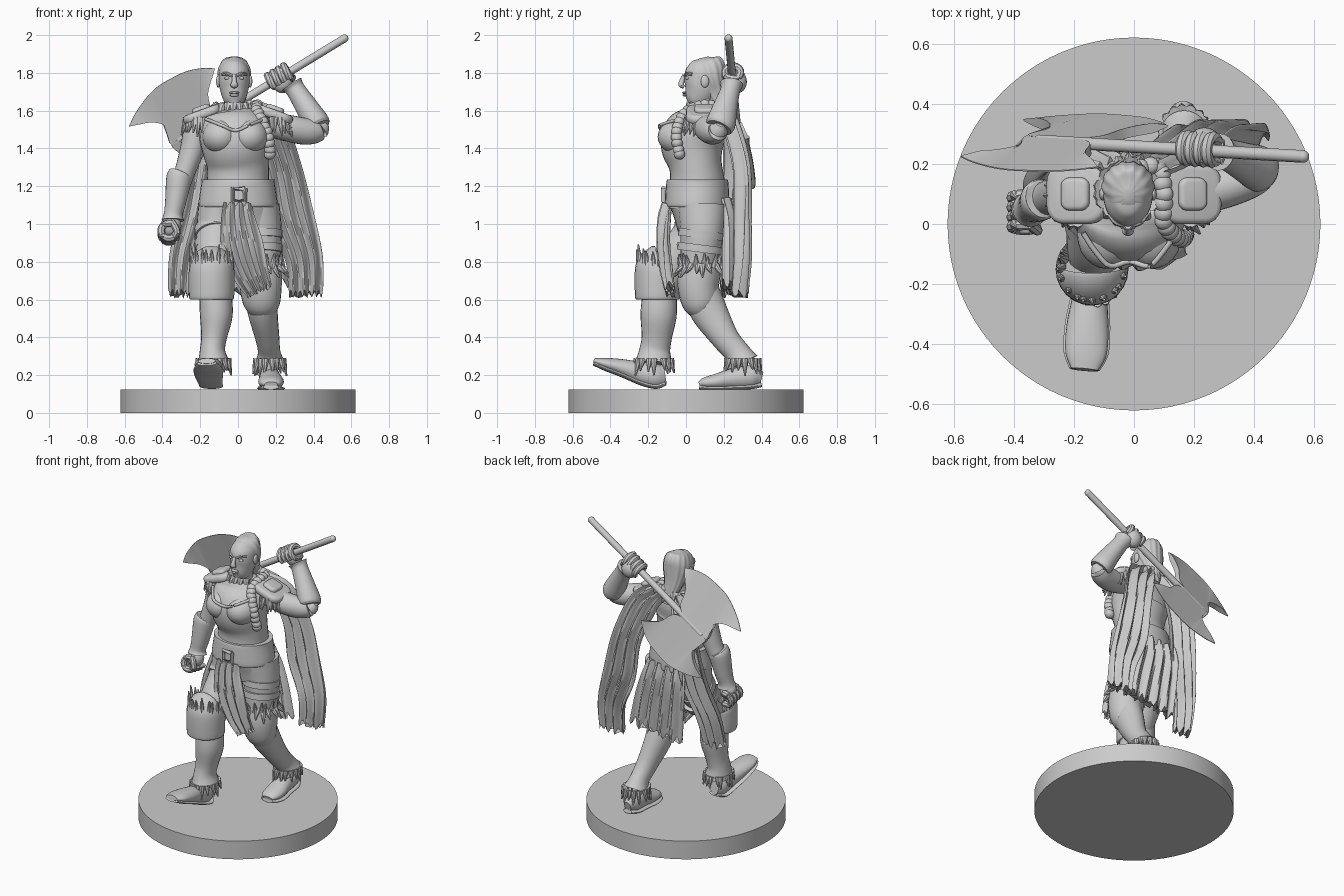
import bpy, bmesh, math, random
from mathutils import Vector, Matrix

random.seed(4)
if "Cube" in bpy.data.objects:
    bpy.data.objects.remove(bpy.data.objects["Cube"])

grey = bpy.data.materials.new("stone grey")
grey.use_nodes = True
grey.diffuse_color = (.6, .6, .6, 1)
grey.node_tree.nodes["Principled BSDF"].inputs["Base Color"].default_value = (.6, .6, .6, 1)
made = []


def finish(name, bm):
    bmesh.ops.recalc_face_normals(bm, faces=bm.faces)
    mesh = bpy.data.meshes.new(name)
    bm.to_mesh(mesh)
    bm.free()
    mesh.materials.append(grey)
    obj = bpy.data.objects.new(name, mesh)
    bpy.context.collection.objects.link(obj)
    made.append(obj)
    return obj


def spline(rows, steps):
    """Smooth curve through rows of numbers."""
    out = []
    for i in range(len(rows) - 1):
        a, b, c, d = (rows[max(0, min(len(rows) - 1, i + k))] for k in (-1, 0, 1, 2))
        for s in range(steps):
            t = s / steps
            out.append([q + t / 2 * (r - p + t * (2 * p - 5 * q + 4 * r - e + t * (3 * (q - r) + e - p)))
                        for p, q, r, e in zip(a, b, c, d)])
    return out + [list(rows[-1])]


def skin(name, rings):
    """Closed surface through a list of rings."""
    bm = bmesh.new()
    loops = [[bm.verts.new(p) for p in ring] for ring in rings]
    count = len(loops[0])
    for a, b in zip(loops, loops[1:]):
        for j in range(count):
            k = (j + 1) % count
            bm.faces.new((a[j], a[k], b[k], b[j]))
    bm.faces.new(loops[0])
    bm.faces.new(loops[-1])
    return finish(name, bm)


def loft(name, rows, sides=24, steps=5, ridges=0, depth=0, folds=0, hem=0):
    """Rows hold x, y, z, half width, half depth; folds pleat the section into cloth."""
    rows = spline(rows, steps)
    points = [Vector(r[:3]) for r in rows]
    rings = []
    for i, row in enumerate(rows):
        t = (points[min(i + 1, len(points) - 1)] - points[max(i - 1, 0)]).normalized()
        ref = Vector((0, 1, 0)) if abs(t.x) > .8 else Vector((1, 0, 0))
        u = (ref - t * ref.dot(t)).normalized()
        v = t.cross(u)
        ring = []
        for j in range(sides):
            a = math.tau * j / sides
            swell = 1 + depth * math.cos(ridges * a) if ridges else 1
            pleat = depth * math.sin(folds * math.cos(a) + i * .12) if folds else 0
            drop = hem * math.sin(2.3 * folds * math.cos(a)) if i == len(rows) - 1 else 0
            ring.append(points[i] + u * row[3] * swell * math.cos(a)
                        + v * (row[4] * swell * math.sin(a) + pleat) + t * drop)
        rings.append(ring)
    return skin(name, rings)


def tube(name, points, radius, sides=10, steps=4):
    return loft(name, [(*p, radius, radius) for p in points], sides, steps)


def ball(name, centre, size, turn=0):
    bm = bmesh.new()
    m = Matrix.Translation(centre) @ Matrix.Rotation(turn, 4, 'Y') @ Matrix.Diagonal((*size, 1))
    bmesh.ops.create_uvsphere(bm, u_segments=24, v_segments=14, radius=1, matrix=m)
    return finish(name, bm)


def block(name, centre, size, turn=0, bevel=.015):
    """Rounded slab: corners rounded first, then all rims softened."""
    bm = bmesh.new()
    bmesh.ops.create_cube(bm, size=1, matrix=Matrix.Diagonal((*size, 1)))
    upright = [e for e in bm.edges if abs(e.verts[0].co.z - e.verts[1].co.z) > .001]
    bmesh.ops.bevel(bm, geom=upright, offset=min(size[:2]) * .3, segments=5, affect='EDGES', profile=.5)
    rims = [e for e in bm.edges if abs(e.verts[0].co.z - e.verts[1].co.z) < .001]
    bmesh.ops.bevel(bm, geom=rims, offset=bevel, segments=3, affect='EDGES', profile=.5)
    bm.transform(Matrix.Translation(centre) @ Matrix.Rotation(turn, 4, 'Y'))
    return finish(name, bm)


def fringe(name, centre, rx, ry, rise, flare, count, thick=.02, arc=(0, math.tau)):
    """Fur tufts standing on an ellipse."""
    bm = bmesh.new()
    for i in range(count):
        a = arc[0] + (arc[1] - arc[0]) * (i + random.random() * .6) / count
        out = Vector((math.cos(a), math.sin(a), 0))
        base = Vector(centre) + Vector((rx * out.x, ry * out.y, 0))
        way = out * flare + Vector((0, 0, rise * random.uniform(.65, 1.1)))
        turn = way.to_track_quat('Z', 'Y').to_matrix().to_4x4()
        bmesh.ops.create_cone(bm, cap_ends=True, segments=8, radius1=thick, radius2=.004, depth=way.length,
                              matrix=Matrix.Translation(base + way / 2) @ turn)
    return finish(name, bm)


def fist(name, centre, axis, palm):
    """Fingers curled round an axis, with the palm on one side."""
    centre, axis, palm = Vector(centre), Vector(axis).normalized(), Vector(palm)
    palm = (palm - axis * palm.dot(axis)).normalized()
    side = axis.cross(palm)
    for i in range(4):
        mid = centre + axis * (i - 1.5) * .033
        tube(f"{name}_finger_{i + 1}", [mid + (palm * math.cos(a) + side * math.sin(a)) * .042
                                        for a in (0, .8, 1.6, 2.4, 3.2, 4, 4.7)], .02, 8, 2)
    ball(name + "_palm", centre + palm * .035, (.055, .05, .06))
    tube(name + "_thumb", [centre + palm * .05 + axis * .05, centre - side * .045 + axis * .06,
                           centre - palm * .045 + axis * .02], .018, 8)


# Round base
bm = bmesh.new()
bmesh.ops.create_cone(bm, cap_ends=True, segments=96, radius1=.622, radius2=.622, depth=.125,
                      matrix=Matrix.Translation((0, 0, .0625)))
finish("base", bm)

# Torso and clothing
loft("torso", [(0, .06, 1.08, .18, .15), (0, .06, 1.22, .165, .145), (0, .05, 1.31, .165, .14),
               (-.01, .035, 1.4, .18, .165), (-.015, .04, 1.47, .19, .165), (-.015, .08, 1.54, .18, .125),
               (-.02, .1, 1.59, .12, .085), (-.02, .1, 1.62, .065, .065)], 32)
for label, side in (("right", -1), ("left", 1)):
    ball(label + "_bust", (side * .075 - .015, -.035, 1.462), (.1, .115, .095))
tube("neckline", [(-.17, -.03, 1.555), (-.13, -.09, 1.54), (-.08, -.14, 1.52), (-.015, -.125, 1.495),
                  (.05, -.14, 1.52), (.1, -.09, 1.54), (.14, -.03, 1.555)], .009)
loft("belt", [(0, .06, 1.09, .205, .165), (0, .06, 1.11, .21, .17), (0, .06, 1.21, .195, .165),
              (0, .06, 1.235, .195, .16)], 32)
loft("hips", [(0, .065, 1.13, .195, .155), (0, .075, 1.05, .21, .14), (.005, .08, .97, .222, .125)], 32)
tube("buckle", [(.045 * math.cos(a) + .005, -.12, 1.155 + .045 * math.sin(a))
                for a in [math.tau * (k + .5) / 4 for k in range(5)]], .013, steps=1)

# Head
loft("neck", [(-.02, .1, 1.55, .07, .07), (-.02, .095, 1.62, .055, .06), (-.02, .09, 1.7, .055, .06)])
loft("head", [(-.02, .03, 1.622, .022, .025), (-.02, .05, 1.65, .052, .06), (-.02, .08, 1.71, .075, .092),
              (-.02, .095, 1.77, .082, .105), (-.02, .1, 1.82, .077, .098), (-.02, .1, 1.86, .05, .07),
              (-.02, .1, 1.875, .01, .02)], 32)
loft("swept_hair", [(.0, .2, 1.55, .03, .025), (-.01, .185, 1.62, .048, .038), (-.02, .155, 1.7, .068, .06),
                    (-.02, .132, 1.77, .086, .08), (-.02, .115, 1.825, .082, .092), (-.02, .1, 1.862, .058, .075),
                    (-.02, .095, 1.882, .015, .02)], 64, ridges=14, depth=.03)
loft("nose", [(-.02, -.008, 1.79, .01, .01), (-.02, -.022, 1.755, .013, .014), (-.02, -.025, 1.735, .02, .014),
              (-.02, -.01, 1.725, .012, .008)], 12)
ball("upper_lip", (-.02, -.008, 1.695), (.028, .012, .007))
ball("lower_lip", (-.02, -.005, 1.682), (.024, .013, .008))
for label, side in (("right", -1), ("left", 1)):
    ball(label + "_eye", (side * .035 - .02, .008, 1.772), (.018, .012, .009))
    tube(label + "_brow", [(side * .012 - .02, -.004, 1.785), (side * .04 - .02, .005, 1.796),
                           (side * .063 - .02, .033, 1.793)], .009, 8)
    ball(label + "_ear", (side * .084 - .02, .1, 1.755), (.012, .022, .033))

# Braid falling over the left shoulder
braid = spline([(.0, .18, 1.65), (.08, .19, 1.62), (.1, .1, 1.63), (.1, .01, 1.6), (.13, -.035, 1.54),
                (.16, -.05, 1.46), (.17, -.035, 1.37)], 3)
for i, p in enumerate(braid):
    ball(f"braid_knot_{i + 1}", p, (.032, .03, .028), .5 if i % 2 else -.5)
fringe("fur_collar", (-.02, .11, 1.63), .09, .085, -.07, .04, 18, .026)

# Shoulder pads with fur
for label, side in (("right", -1), ("left", 1)):
    block(label + "_shoulder_pad", (side * .19, .1, 1.58), (.21, .2, .05), side * .35, .02)
    block(label + "_pad_boss", (side * .195, .1, 1.605), (.1, .11, .04), side * .35, .015)
    turn = 0 if side > 0 else math.pi
    fringe(label + "_pad_fur", (side * .19, .1, 1.56), .08, .09, -.1, .03, 14, .022, (turn - 1.8, turn + 1.8))

# Lowered right arm
loft("right_upper_arm", [(-.19, .1, 1.57, .05, .05), (-.215, .1, 1.5, .07, .07), (-.24, .1, 1.4, .066, .07),
                         (-.28, .09, 1.28, .055, .06), (-.31, .08, 1.2, .055, .055)])
loft("right_bracer", [(-.305, .085, 1.265, .06, .065), (-.312, .08, 1.24, .068, .07),
                      (-.33, .065, 1.12, .056, .06), (-.343, .055, 1.05, .05, .052), (-.345, .05, 1.02, .06, .06)])
fist("right_hand", (-.365, .04, .955), (0, -1, .2), (.3, 0, 1))

# Raised left arm
loft("left_upper_arm", [(.15, .1, 1.53, .06, .06), (.25, .11, 1.51, .07, .07), (.36, .14, 1.49, .066, .07),
                        (.43, .17, 1.495, .055, .055), (.465, .18, 1.53, .02, .02)])
loft("left_bracer", [(.43, .175, 1.51, .06, .068), (.415, .185, 1.535, .07, .078), (.36, .21, 1.625, .06, .064),
                     (.305, .235, 1.71, .052, .052), (.285, .24, 1.74, .06, .062)])
fist("left_hand", (.22, .25, 1.775), (.855, -.05, .52), (.4, .3, -.2))

# Double-bladed axe
along = Vector((.855, -.05, .52)).normalized()
perp = Vector((-.49, -.3, .82))
perp = (perp - along * perp.dot(along)).normalized()
flat = along.cross(perp)
hub = Vector((-.2, .27, 1.518))
tube("axe_shaft", [hub - along * .14, hub + along * .3, hub + along * .895], .021, 12)
ball("axe_shaft_tip", hub + along * .895, (.021, .021, .021))
outer = spline([(.23, .23), (.17, .27), (.09, .3), (0, .31), (-.08, .31), (-.16, .29), (-.25, .25), (-.32, .205)], 5)
inner = spline([(.225, .228), (.13, .14), (.08, .03), (-.04, 0), (-.18, 0), (-.155, .1), (-.21, .165), (-.315, .203)], 5)
for label, side in (("upper", 1), ("lower", -1)):
    rings = []
    for a, b in zip(inner, outer):
        p, q = (hub + along * c[0] + perp * side * c[1] for c in (a, b))
        thick = flat * min(.018, .003 + .3 * (q - p).length)
        rings.append([p + thick, q + flat * .002, q - flat * .002, p - thick])
    skin(label + "_axe_blade", rings)

# Legs, boots and feet
loft("right_thigh", [(-.1, .07, 1.1, .11, .13), (-.11, .05, .95, .112, .12), (-.125, -.06, .8, .1, .11),
                     (-.13, -.13, .66, .09, .09)])
loft("left_thigh", [(.11, .085, 1.1, .11, .13), (.12, .085, .95, .112, .115), (.12, .07, .8, .1, .1),
                    (.12, .06, .66, .09, .09)])
loft("right_boot", [(-.12, -.14, .64, .085, .09), (-.115, -.145, .52, .087, .096), (-.127, -.155, .4, .068, .08),
                    (-.135, -.165, .33, .067, .082), (-.13, -.17, .265, .085, .1)])
loft("left_boot", [(.12, .07, .66, .09, .1), (.13, .12, .54, .08, .098), (.155, .205, .4, .064, .074),
                   (.165, .27, .32, .06, .068), (.168, .3, .265, .08, .088)])
loft("right_knee_cuff", [(-.14, -.15, .6, .11, .11), (-.14, -.15, .62, .12, .12), (-.14, -.15, .76, .12, .12),
                         (-.14, -.14, .78, .105, .105)])
loft("left_knee_cuff", [(.125, .09, .53, .07, .06), (.125, .075, .58, .098, .095), (.12, .065, .68, .112, .11),
                        (.12, .08, .78, .11, .11)])
fringe("right_knee_fur", (-.14, -.145, .765), .1, .1, .12, .015, 20)
fringe("left_knee_fur", (.12, .08, .78), .1, .1, -.06, .05, 18)
fringe("left_knee_ruff", (.12, .075, .77), .095, .1, .08, .02, 18)
fringe("right_boot_fur", (-.13, -.17, .285), .075, .088, -.085, .02, 16)
fringe("left_boot_fur", (.168, .3, .285), .07, .08, -.085, .02, 16)
for label, x, y, lean in (("right", -.115, .03, .035), ("left", .12, .08, .005)):
    for i, z in enumerate((.85, .925)):
        loft(f"{label}_thigh_strap_{i + 1}", [(x, y + lean * (i - 1), z, .116, .124),
                                              (x, y + lean * i, z + .04, .117, .125)], steps=2)
foot_rows = {"right": [(-.14, -.11, .2, .03, .05), (-.14, -.16, .195, .055, .065), (-.147, -.24, .21, .058, .06),
                       (-.155, -.34, .24, .07, .045), (-.16, -.43, .262, .069, .03), (-.165, -.485, .275, .045, .015)],
             "left": [(.165, .4, .18, .025, .035), (.165, .35, .19, .052, .06), (.17, .25, .18, .058, .055),
                      (.175, .16, .165, .068, .042), (.175, .1, .158, .058, .03), (.175, .07, .15, .035, .015)]}
for label, rows in foot_rows.items():
    loft(label + "_foot", rows)
    loft(label + "_sole", [(x, y, z - .85 * h, w + .006, .013) for x, y, z, w, h in rows])

# Pleated cloth
loft("front_loincloth", [(0, -.1, 1.11, .075, .015), (0, -.115, 1.03, .09, .022), (.02, -.12, .9, .11, .024),
                         (.06, -.105, .76, .1, .022), (.11, -.085, .65, .075, .016)], 64, folds=11, depth=.014, hem=.02)
loft("back_loincloth", [(.0, .21, 1.13, .15, .015), (.01, .225, 1.02, .17, .025), (.04, .22, .85, .19, .025),
                        (.07, .215, .66, .2, .018)], 80, folds=15, depth=.016, hem=.03)
loft("left_cape", [(.06, .19, 1.61, .06, .02), (.15, .24, 1.52, .1, .026), (.23, .295, 1.3, .105, .028),
                   (.28, .3, 1.05, .12, .028), (.35, .3, .82, .1, .028), (.36, .285, .63, .09, .025)],
     80, folds=10, depth=.022, hem=.02)
loft("right_cape", [(-.07, .19, 1.61, .06, .02), (-.14, .225, 1.5, .09, .022), (-.18, .24, 1.3, .09, .024),
                    (-.22, .21, 1.05, .095, .026), (-.28, .15, .82, .085, .026), (-.295, .11, .63, .075, .022)],
     80, folds=9, depth=.02, hem=.02)

# Smooth shading with crisp edges
bpy.ops.object.select_all(action='DESELECT')
for obj in made:
    obj.select_set(True)
bpy.context.view_layer.objects.active = made[0]
bpy.ops.object.shade_smooth_by_angle(angle=math.radians(40))
